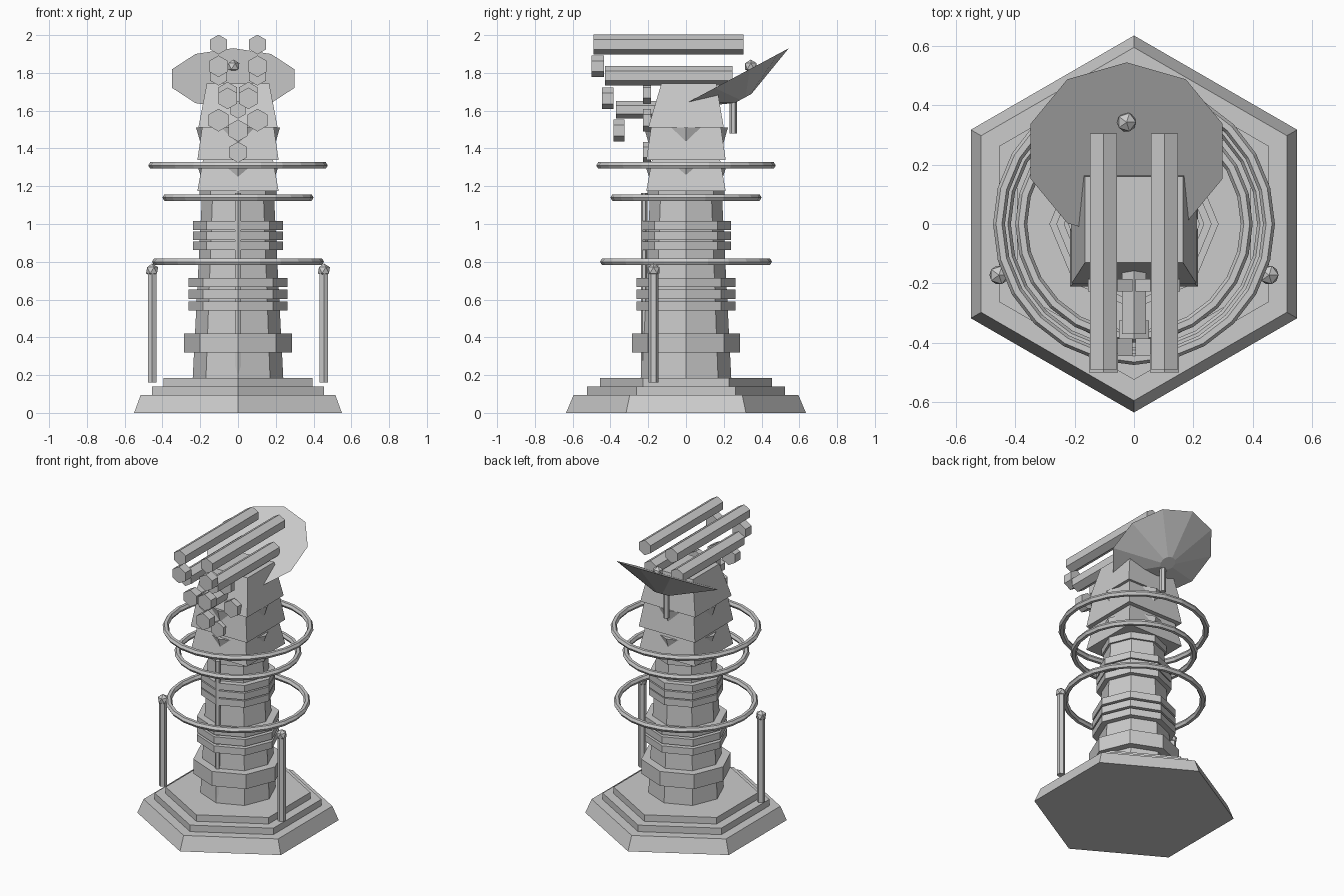
import bpy, math
from mathutils import Matrix, Vector

if "Cube" in bpy.data.objects:
    bpy.data.objects.remove(bpy.data.objects["Cube"])

grey = bpy.data.materials.new("plain_grey")
grey.diffuse_color = (0.6, 0.6, 0.6, 1)
grey.use_nodes = True
grey.node_tree.nodes["Principled BSDF"].inputs["Base Color"].default_value = grey.diffuse_color


def finish(name):
    ob = bpy.context.object
    ob.name = name
    ob.data.materials.append(grey)
    return ob


def prism(name, sides, r1, r2, z1, z2, x=0, y=0, turn=0.0):
    """Vertical tapered prism; turn is the angle of its first corner."""
    bpy.ops.mesh.primitive_cone_add(vertices=sides, radius1=r1, radius2=r2, depth=z2 - z1)
    ob = finish(name)
    # the primitive's first corner points along +y
    ob.data.transform(Matrix.Rotation(turn - math.pi / 2, 4, 'Z'))
    ob.location = (x, y, (z1 + z2) / 2)
    return ob


def hex_bar(name, x, z, y1, y2, r):
    """Hexagonal bar along y with a corner pointing up."""
    bpy.ops.mesh.primitive_cylinder_add(vertices=6, radius=r, depth=y2 - y1)
    ob = finish(name)
    ob.data.transform(Matrix.Rotation(math.pi / 2, 4, 'X'))
    ob.location = (x, (y1 + y2) / 2, z)


def box_frustum(name, bottom, top, z1, z2, y_back=None):
    """Four-sided tapered block from half sizes; y_back moves the top rear edge."""
    (bx, by), (tx, ty) = bottom, top
    bpy.ops.mesh.primitive_cube_add(size=2)
    ob = finish(name)
    for v in ob.data.vertices:
        hx, hy, z = (tx, ty, z2) if v.co.z > 0 else (bx, by, z1)
        if y_back and v.co.z > 0 and v.co.y > 0:
            hy = y_back
        v.co = Vector((v.co.x * hx, v.co.y * hy, z))


def ball(name, x, y, z, r):
    bpy.ops.mesh.primitive_ico_sphere_add(subdivisions=1, radius=r, location=(x, y, z))
    finish(name)


# Stepped hexagonal base
for i, (r1, r2, z1, z2) in enumerate([(0.635, 0.595, 0, 0.095),
                                      (0.525, 0.525, 0.095, 0.14),
                                      (0.456, 0.456, 0.14, 0.185)]):
    prism(f"base_step_{i}", 6, r1, r2, z1, z2, turn=math.pi / 2)

# Octagonal column with collars
prism("column", 8, 0.24, 0.19, 0.18, 1.16)
prism("wide_collar", 8, 0.285, 0.285, 0.32, 0.42)
for i, z in enumerate((0.565, 0.628, 0.69)):
    prism(f"lower_collar_{i}", 8, 0.262, 0.262, z - 0.024, z + 0.024)
for i, z in enumerate((0.885, 0.938, 0.992)):
    prism(f"upper_collar_{i}", 8, 0.237, 0.237, z - 0.023, z + 0.023)
prism("column_cap", 8, 0.205, 0.205, 1.13, 1.175)

# Stacked square head with small octagonal flares
box_frustum("head_lower", (0.215, 0.21), (0.185, 0.18), 1.175, 1.34)
box_frustum("head_middle", (0.215, 0.21), (0.19, 0.185), 1.34, 1.51)
box_frustum("head_upper", (0.21, 0.2), (0.165, 0.13), 1.51, 1.745, y_back=0.16)
prism("head_flare_lower", 8, 0.19, 0.215, 1.23, 1.31)
prism("head_flare_upper", 8, 0.19, 0.222, 1.40, 1.51)

# Floating rings
for i, (z, outer) in enumerate([(0.80, 0.455), (1.14, 0.40), (1.31, 0.475)]):
    bpy.ops.mesh.primitive_torus_add(major_segments=24, minor_segments=6,
                                     major_radius=outer - 0.02, minor_radius=0.02,
                                     location=(0, 0, z))
    finish(f"ring_{i}")

# Side posts with lamps, and the front pipe
for s, side in ((-1, "left"), (1, "right")):
    prism(f"post_{side}", 6, 0.026, 0.026, 0.16, 0.74, s * 0.455, -0.172, math.pi / 2)
    ball(f"post_lamp_{side}", s * 0.455, -0.172, 0.755, 0.036)
prism("front_pipe", 6, 0.017, 0.017, 0.185, 1.165, 0, -0.222, math.pi / 2)

# Hexagonal barrels and loose end blocks
for s in (-1, 1):
    hex_bar("top_barrel", s * 0.103, 1.95, -0.49, 0.305, 0.052)
    hex_bar("middle_barrel", s * 0.103, 1.785, -0.43, 0.245, 0.052)
    hex_bar("front_block_upper", s * 0.103, 1.835, -0.50, -0.435, 0.057)
    hex_bar("front_block_middle", s * 0.055, 1.665, -0.445, -0.385, 0.057)
    hex_bar("mount_block_upper", s * 0.055, 1.695, -0.228, -0.185, 0.057)
    hex_bar("mount_block_side", s * 0.103, 1.55, -0.228, -0.185, 0.06)
hex_bar("centre_barrel", 0, 1.605, -0.37, -0.14, 0.047)
hex_bar("front_block_lower", 0, 1.495, -0.385, -0.325, 0.058)
hex_bar("mount_block_lower", 0, 1.38, -0.228, -0.185, 0.055)

# Tilted ten-sided dish with its strut and ball
tilt = math.radians(28.2)
dish = prism("dish", 10, 0.05, 0.34, -0.12, 0, turn=math.pi / 2)
dish.data.transform(Matrix.Translation((0, 0, -0.06)))
dish.location = (-0.025, 0.245, 1.77)
dish.rotation_euler = (tilt, 0, 0)
prism("dish_strut", 6, 0.02, 0.02, 1.48, 1.70, -0.025, 0.25, math.pi / 2)
ball("dish_ball", -0.025, 0.343, 1.835, 0.036)
